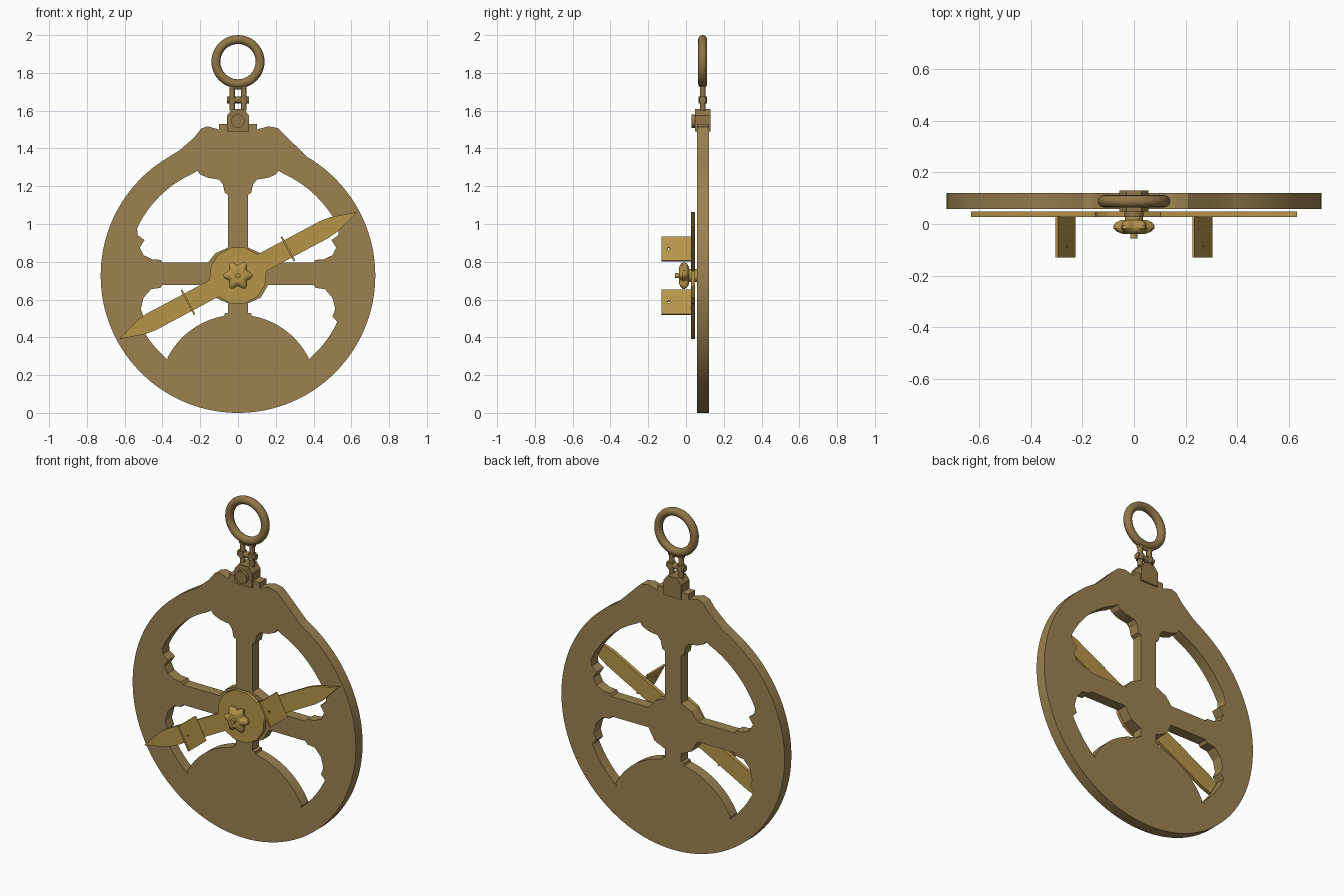
import bpy, bmesh
from math import sin, cos, tau, radians
from mathutils import Matrix, Vector

cube = bpy.data.objects.get("Cube")
if cube:
    bpy.data.objects.remove(cube)


def material(name, rgb):
    m = bpy.data.materials.new(name)
    m.use_nodes = True
    m.diffuse_color = (*rgb, 1)
    m.node_tree.nodes["Principled BSDF"].inputs["Base Color"].default_value = (*rgb, 1)
    return m


BRONZE = material("aged bronze", (0.33, 0.222, 0.08))
BRASS = material("bright brass", (0.47, 0.30, 0.066))
DARK = material("dark bronze", (0.28, 0.18, 0.062))
CENTRE = Vector((0, 0, 0.727))
TILT = Matrix.Translation(CENTRE) @ Matrix.Rotation(-radians(28.1), 4, 'Y')


def finish(name, bm, mat, matrix=Matrix()):
    bm.transform(matrix)
    bmesh.ops.recalc_face_normals(bm, faces=bm.faces[:])
    me = bpy.data.meshes.new(name)
    bm.to_mesh(me)
    bm.free()
    me.materials.clear()
    me.materials.append(mat)
    me.polygons.foreach_set("material_index", [0] * len(me.polygons))
    ob = bpy.data.objects.new(name, me)
    bpy.context.collection.objects.link(ob)
    bpy.ops.object.select_all(action='DESELECT')
    ob.select_set(True)
    bpy.context.view_layer.objects.active = ob
    bpy.ops.object.shade_smooth_by_angle(angle=radians(25))
    return ob


def arc(cx, cz, r, start, end, n):
    """Points of an arc, angles in degrees."""
    steps = [radians(start + (end - start) * i / n) for i in range(n + 1)]
    return [(cx + r * cos(a), cz + r * sin(a)) for a in steps]


def mirror(points):
    return [(-x, z) for x, z in points]


def slab(name, outlines, y0, y1, mat, matrix=Matrix()):
    """Flat outline with holes in the xz plane, thickened from y0 to y1."""
    cu = bpy.data.curves.new(name, 'CURVE')
    cu.dimensions = '2D'
    cu.fill_mode = 'BOTH'
    cu.extrude = abs(y1 - y0) / 2
    for pts in outlines:
        sp = cu.splines.new('POLY')
        sp.points.add(len(pts) - 1)
        for p, (x, z) in zip(sp.points, pts):
            p.co = (x, z, 0, 1)
        sp.use_cyclic_u = True
    tmp = bpy.data.objects.new(name + " helper", cu)
    bpy.context.collection.objects.link(tmp)
    dg = bpy.context.evaluated_depsgraph_get()
    me = bpy.data.meshes.new_from_object(tmp.evaluated_get(dg))
    bm = bmesh.new()
    bm.from_mesh(me)
    bpy.data.objects.remove(tmp)
    bpy.data.meshes.remove(me)
    bmesh.ops.remove_doubles(bm, verts=bm.verts[:], dist=1e-5)
    stand = Matrix.Translation((0, (y0 + y1) / 2, 0)) @ Matrix.Rotation(radians(90), 4, 'X')
    return finish(name, bm, mat, matrix @ stand)


def rod(name, a, b, r, mat, sides=24):
    a, b = Vector(a), Vector(b)
    bm = bmesh.new()
    bmesh.ops.create_cone(bm, cap_ends=True, segments=sides, radius1=r, radius2=r,
                          depth=(b - a).length)
    turn = (b - a).to_track_quat('Z', 'Y').to_matrix().to_4x4()
    return finish(name, bm, mat, Matrix.Translation((a + b) / 2) @ turn)


def lathe_rings(name, rings, mat, matrix=Matrix(), closed=False):
    """Skin consecutive rings of points; cap the ends or close the loop."""
    bm = bmesh.new()
    loops = [[bm.verts.new(p) for p in ring] for ring in rings]
    n = len(loops[0])
    pairs = list(zip(loops, loops[1:] + loops[:1]))
    for a, b in pairs if closed else pairs[:-1]:
        for i in range(n):
            bm.faces.new((a[i], a[(i + 1) % n], b[(i + 1) % n], b[i]))
    if not closed:
        bm.faces.new(loops[0])
        bm.faces.new(loops[-1])
    return finish(name, bm, mat, matrix)


# Openwork body: disc with shoulders at the top and four quarter openings
cz = CENTRE.z
right_top = [(0.30, 1.42), (0.24, 1.48), (0.21, 1.508), (0.16, 1.517), (0.10, 1.50),
             (0.10, 1.53), (0.055, 1.53)]
left_top = [(-0.055, 1.53), (-0.10, 1.53), (-0.10, 1.50), (-0.16, 1.517),
            (-0.195, 1.505), (-0.23, 1.46), (-0.31, 1.39)]
body = arc(0, cz, cz, -239.5, 60, 110) + right_top + left_top
upper = ([(0.16, 0.795), (0.12, 0.845), (0.053, 0.875), (0.053, 1.155), (0.07, 1.165),
          (0.08, 1.21), (0.10, 1.235), (0.16, 1.245), (0.20, 1.262), (0.215, 1.282)]
         + arc(0, cz, 0.59, 66, 25, 18)
         + [(0.53, 0.94), (0.495, 0.915), (0.52, 0.875), (0.50, 0.835),
            (0.455, 0.813), (0.41, 0.81), (0.40, 0.795)])
lower = ([(0.053, 0.58), (0.12, 0.61), (0.16, 0.678), (0.40, 0.678), (0.41, 0.662),
          (0.46, 0.655), (0.50, 0.61), (0.515, 0.55), (0.50, 0.51)]
         + arc(0, cz, 0.58, -25, -51, 12)
         + arc(0, 0.1, 0.42, 27, 80, 20)
         + [(0.07, 0.527), (0.053, 0.53)])
slab("body", [body, upper, mirror(upper), lower, mirror(lower)], 0.058, 0.121, BRONZE)

# Sighting rule: pointed arms meeting a faceted hub
arm_end = [(0.52, -0.05), (0.575, -0.043), (0.715, 0), (0.575, 0.043), (0.52, 0.05)]
hub_top = arc(0, 0, 0.152, 20, 160, 5)
half = arm_end + [(0.143, 0.05)] + hub_top + [(-0.143, 0.05)]
rule = half + [(-x, -z) for x, z in half]
slab("sighting_rule", [rule], 0.027, 0.048, BRASS, TILT)

# Two upright sight vanes, each with a pinhole
for side, label in ((1, "left"), (-1, "right")):
    spin = Matrix.Translation((side * 0.30, 0, 0)) @ Matrix.Rotation(radians(90), 4, 'Z')
    vane = [(-0.13, -0.073), (0.03, -0.073), (0.03, 0.073), (-0.13, 0.073)]
    slab(label + "_sight_vane", [vane, arc(-0.092, 0, 0.007, 0, 330, 11)],
         -0.005, 0.005, BRASS, TILT @ spin)

# Six-lobed clamping nut on its pivot
profile = [(0.016, 0.66), (0.006, 0.9), (-0.006, 1), (-0.018, 1), (-0.030, 0.85),
           (-0.038, 0.6), (-0.038, 0.32)]
rings = []
for y, s in profile:
    ring = []
    for i in range(72):
        a = tau * i / 72
        r = s * (0.067 + 0.012 * cos(6 * a) * s)
        ring.append((r * cos(a), y, r * sin(a)))
    rings.append(ring)
lathe_rings("lobed_nut", rings, BRASS, Matrix.Translation(CENTRE))
rod("nut_collar", CENTRE + Vector((0, 0.06, 0)), CENTRE + Vector((0, 0.01, 0)), 0.034, BRASS)
rod("pivot_pin", CENTRE + Vector((0, 0.06, 0)), CENTRE + Vector((0, -0.057, 0)), 0.013, BRASS)

# Clevis bracket with its pin
bracket = [(-0.057, 1.49), (0.057, 1.49), (0.057, 1.575), (0.03, 1.61),
           (-0.03, 1.61), (-0.057, 1.575)]
slab("clevis_bracket", [bracket], 0.048, 0.13, DARK)
rod("clevis_pin", (0, 0.06, 1.545), (0, 0.028, 1.545), 0.036, DARK)

# Swivel link: two posts, a collar bar and a top bar
Y = 0.088
for x in (-0.031, 0.031):
    rod("link_post", (x, Y, 1.6), (x, Y, 1.725), 0.015, DARK, 16)
    rod("link_bead", (x, Y, 1.638), (x, Y, 1.675), 0.022, DARK, 16)
rod("link_cross_bar", (-0.057, Y, 1.657), (0.057, Y, 1.657), 0.018, DARK, 16)
rod("link_top_bar", (-0.046, Y, 1.725), (0.046, Y, 1.725), 0.014, DARK, 16)

# Suspension ring
rings = []
for i in range(48):
    a = tau * i / 48
    rings.append([((0.117 + 0.0235 * cos(b)) * cos(a), Y + 0.0235 * sin(b),
                   1.8595 + (0.117 + 0.0235 * cos(b)) * sin(a))
                  for b in (tau * j / 16 for j in range(16))])
lathe_rings("suspension_ring", rings, DARK, closed=True)
